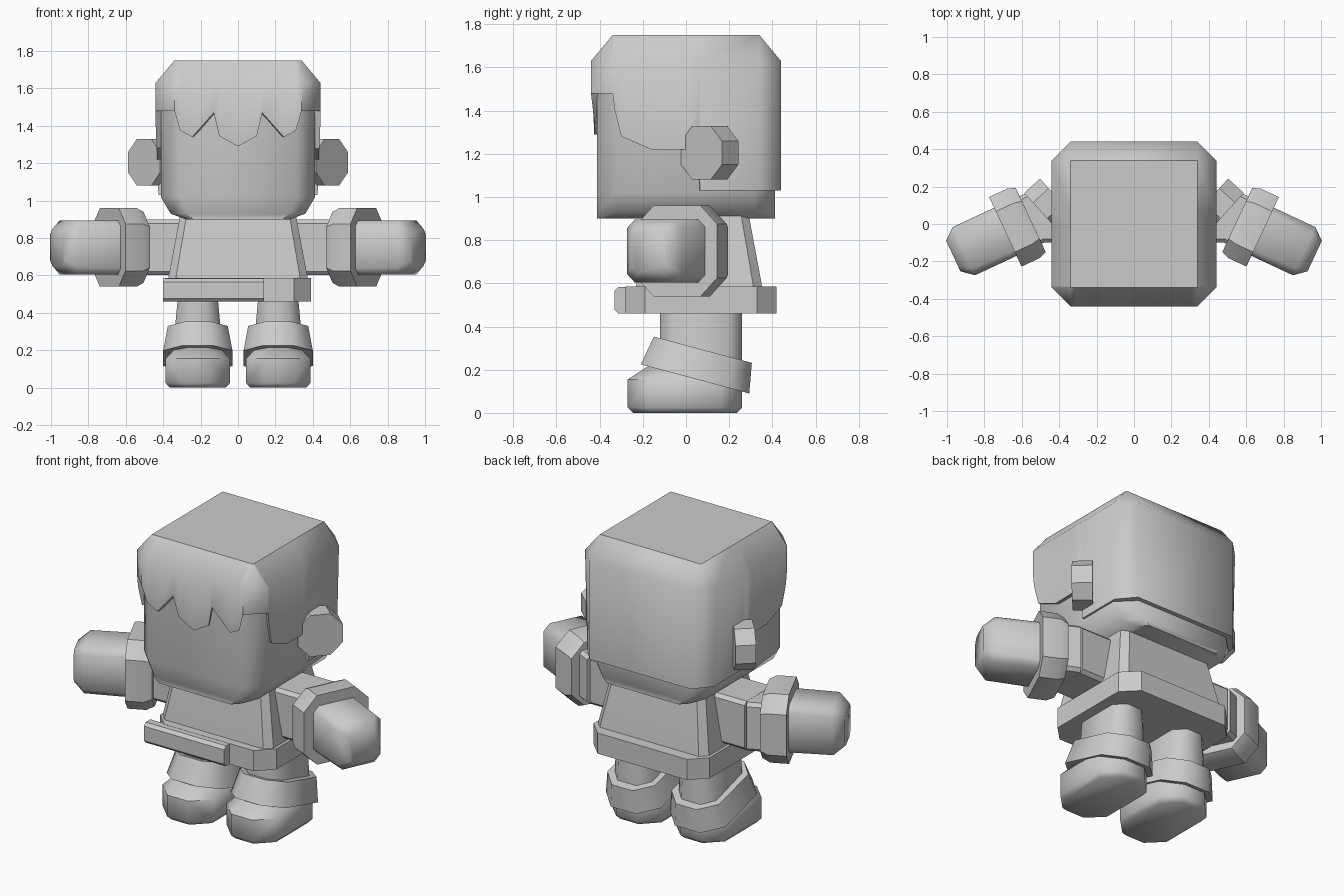
import bpy, bmesh, math
from mathutils import Matrix, Vector

if "Cube" in bpy.data.objects:
    bpy.data.objects.remove(bpy.data.objects["Cube"])

grey = bpy.data.materials.new("light grey")
grey.diffuse_color = (0.6, 0.6, 0.6, 1)
grey.use_nodes = True
grey.node_tree.nodes["Principled BSDF"].inputs["Base Color"].default_value = grey.diffuse_color


def finish(name, bm, angle):
    bmesh.ops.recalc_face_normals(bm, faces=bm.faces)
    mesh = bpy.data.meshes.new(name)
    bm.to_mesh(mesh)
    bm.free()
    mesh.materials.append(grey)
    mesh.shade_smooth()
    mesh.set_sharp_from_angle(angle=math.radians(angle))
    ob = bpy.data.objects.new(name, mesh)
    bpy.context.collection.objects.link(ob)
    return ob


def octagon(hx, hy, c):
    return [(hx - c, -hy), (hx, -hy + c), (hx, hy - c), (hx - c, hy),
            (c - hx, hy), (-hx, hy - c), (-hx, c - hy), (c - hx, -hy)]


def loft(name, rings, matrix=Matrix(), side=1, angle=30):
    """Skin chamfered rectangles given as (z, half x, half y, chamfer, y offset)."""
    bm = bmesh.new()
    loops = []
    for z, hx, hy, c, oy in rings:
        loop = []
        for x, y in octagon(hx, hy, c):
            v = matrix @ Vector((x, y + oy, z))
            loop.append(bm.verts.new((v.x * side, v.y, v.z)))
        loops.append(loop)
    for a, b in zip(loops, loops[1:]):
        for i in range(8):
            j = (i + 1) % 8
            bm.faces.new((a[i], a[j], b[j], b[i]))
    bm.faces.new(loops[0])
    bm.faces.new(loops[-1])
    return finish(name, bm, angle)


def frame(origin, axis):
    """Local z along a horizontal axis, local y up."""
    z = Vector(axis).normalized()
    y = Vector((0, 0, 1))
    x = y.cross(z)
    m = Matrix((x, y, z)).transposed().to_4x4()
    return Matrix.Translation(origin) @ m


# head with narrowing jaw
loft("head", [(0.90, 0.28, 0.413, 0.04, 0), (0.93, 0.36, 0.413, 0.09, 0),
              (1.02, 0.413, 0.413, 0.10, 0), (1.60, 0.413, 0.413, 0.10, 0)], angle=50)

# hair: shell with jagged fringe, side locks and a long back
half = [(0.1, -0.425, 1.345), (0.13, -0.438, 1.47), (0.245, -0.425, 1.34),
        (0.31, -0.428, 1.375), (0.34, -0.44, 1.48), (0.44, -0.34, 1.48),
        (0.44, -0.33, 1.40), (0.435, -0.30, 1.28), (0.432, -0.16, 1.22),
        (0.435, 0, 1.22), (0.435, 0.06, 1.18), (0.425, 0.065, 1.03),
        (0.425, 0.34, 1.03), (0.34, 0.44, 1.03)]
path = [(0, -0.425, 1.29)] + half + [(-x, y, z) for x, y, z in reversed(half)]
bm = bmesh.new()


def snap(v):
    return math.copysign(0.44, v) if abs(v) > 0.42 else v


inner = [bm.verts.new((x * 0.93, y * 0.93, z)) for x, y, z in path]
lower = [bm.verts.new(p) for p in path]
upper = [bm.verts.new((snap(x), snap(y), 1.63)) for x, y, z in path]
crown = [bm.verts.new((max(-0.34, min(0.34, x)), max(-0.34, min(0.34, y)), 1.75))
         for x, y, z in path]
n = len(path)
for i in range(n):
    j = (i + 1) % n
    for a, b in ((inner, lower), (lower, upper), (upper, crown)):
        bm.faces.new((a[i], a[j], b[j], b[i]))
bmesh.ops.remove_doubles(bm, verts=bm.verts, dist=0.0005)
rim = [e for e in bm.edges if e.is_boundary and all(v.co.z > 1.74 for v in e.verts)]
bmesh.ops.contextual_create(bm, geom=rim)
finish("hair", bm, 50)

# torso and belt
loft("torso", [(0.50, 0.385, 0.30, 0.05, 0.06), (0.60, 0.37, 0.29, 0.04, 0.06),
               (0.92, 0.31, 0.235, 0.035, 0.055)])
loft("belt", [(0.46, 0.39, 0.35, 0.09, 0.07), (0.585, 0.39, 0.35, 0.09, 0.07)])
# belt flap across the front
loft("belt_flap", [(-0.27, 0.04, 0.062, 0.018, 0), (0.27, 0.04, 0.062, 0.018, 0)],
     frame((-0.13, -0.292, 0.522), (1, 0, 0)))

arm_axis = (0.906, -0.423, 0)
for side, word in ((1, "right"), (-1, "left")):
    # octagonal ear disc turned forward
    loft(word + "_ear", [(-0.057, 0.127, 0.125, 0.07, 0), (0.057, 0.127, 0.125, 0.07, 0)],
         frame((0.46, 0.11, 1.205), (0.74, -0.67, 0)), side)

    # sleeve, cuff and fist
    loft(word + "_shoulder", [(0.2, 0.14, 0.148, 0.02, 0), (0.52, 0.14, 0.148, 0.02, 0)],
         frame((0, 0.04, 0.75), (1, 0, 0)), side)
    arm = frame((0.62, -0.01, 0.75), arm_axis)
    loft(word + "_sleeve", [(-0.16, 0.14, 0.147, 0.02, 0), (0, 0.14, 0.147, 0.02, 0)],
         arm, side)
    loft(word + "_cuff", [(-0.075, 0.19, 0.19, 0.08, 0), (-0.03, 0.205, 0.21, 0.085, 0),
                          (0.075, 0.205, 0.21, 0.085, 0)], arm, side)
    loft(word + "_fist", [(-0.02, 0.142, 0.145, 0.03, 0), (0.32, 0.142, 0.145, 0.04, 0),
                          (0.382, 0.09, 0.10, 0.03, 0)], arm, side, 50)

    # leg, tilted trouser cuff and shoe
    at = Matrix.Translation((0.215, 0, 0))
    loft(word + "_leg", [(0.10, 0.14, 0.19, 0.07, 0.07), (0.36, 0.118, 0.19, 0.06, 0.07),
                         (0.50, 0.105, 0.19, 0.06, 0.07)], at, side, 50)
    tilt = Matrix.Translation((0.215, 0.06, 0.225)) @ Matrix.Rotation(math.radians(-15), 4, 'X')
    loft(word + "_trouser_cuff", [(-0.07, 0.185, 0.26, 0.10, 0),
                                  (0.07, 0.16, 0.235, 0.09, 0)], tilt, side, 50)
    loft(word + "_shoe", [(0, 0.15, 0.24, 0.09, -0.005), (0.025, 0.172, 0.265, 0.10, -0.005),
                          (0.155, 0.172, 0.265, 0.10, -0.005),
                          (0.22, 0.11, 0.20, 0.07, 0.03)], at, side, 50)
